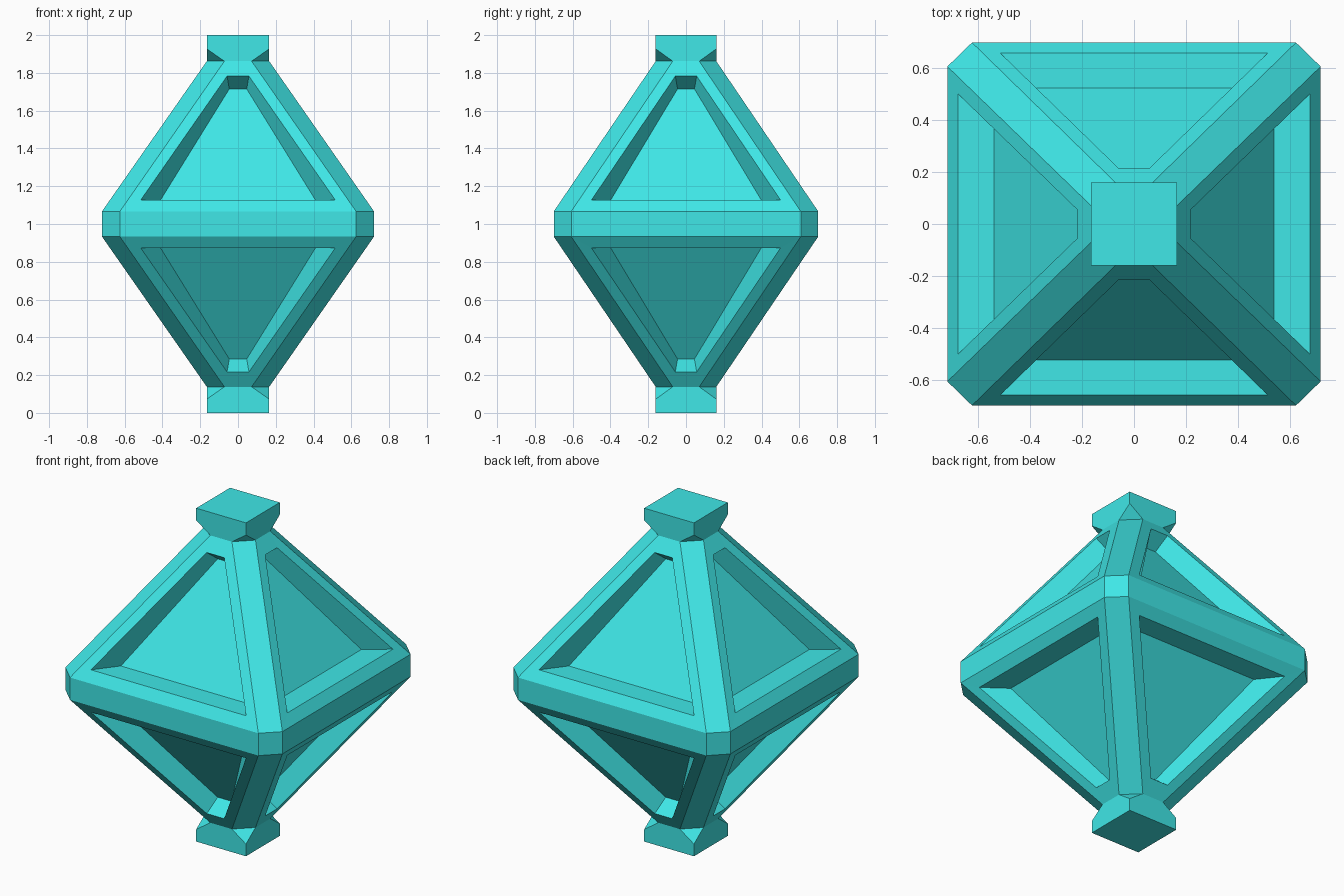
import bpy, bmesh

if "Cube" in bpy.data.objects:
    bpy.data.objects.remove(bpy.data.objects["Cube"])

# Half-section dimensions: (half width along the face, distance outward, height from middle)
BELT = (0.625, 0.72, 0.067)
NECK = (0.072, 0.165, 0.862)
RIM_LOW, RIM_TOP = (0.515, 0.678, 0.127), (0.058, 0.22, 0.783)
FLOOR_LOW, FLOOR_TOP = (0.41, 0.54, 0.127), (0.046, 0.13, 0.715)
CAP_LOW, CAP_TOP = (0.165, 0.165, 0.927), (0.165, 0.165, 1.0)
Y_SCALE = 0.972

bm = bmesh.new()


def place(p, k, s, side=1):
    """Point on side k (quarter turns), upper or lower half s, left or right end."""
    x, y = side * p[0], -p[1]
    for _ in range(k % 4):
        x, y = -y, x
    return (x, y * Y_SCALE, 1 + s * p[2])


def face(points):
    bm.faces.new([bm.verts.new(p) for p in points])


def ring(low, top, k, s):
    """Four corners of a trapezoid on one side."""
    return [place(low, k, s, -1), place(low, k, s), place(top, k, s), place(top, k, s, -1)]


for k in range(4):
    # Waist band and its chamfered corner
    face([place(BELT, k, s, e) for s, e in ((-1, -1), (-1, 1), (1, 1), (1, -1))])
    face([place(BELT, k, -1), place(BELT, k + 1, -1, -1),
          place(BELT, k + 1, 1, -1), place(BELT, k, 1)])
    for s in (1, -1):
        # Sloping frame, recess walls and recessed panel
        rings = [ring(BELT, NECK, k, s), ring(RIM_LOW, RIM_TOP, k, s),
                 ring(FLOOR_LOW, FLOOR_TOP, k, s)]
        for a, b in zip(rings, rings[1:]):
            for i in range(4):
                j = (i + 1) % 4
                face([a[i], a[j], b[j], b[i]])
        face(rings[-1])
        # Chamfered corner rib
        face([place(BELT, k, s), place(BELT, k + 1, s, -1),
              place(NECK, k + 1, s, -1), place(NECK, k, s)])
        # End cap side and its clipped corner
        face([place(NECK, k, s, -1), place(NECK, k, s), place(CAP_LOW, k, s),
              place(CAP_TOP, k, s), place(CAP_TOP, k, s, -1), place(CAP_LOW, k, s, -1)])
        face([place(NECK, k, s), place(NECK, k + 1, s, -1), place(CAP_LOW, k, s)])

# Flat cap ends
for s in (1, -1):
    face([place(CAP_TOP, k, s) for k in range(4)])

bmesh.ops.remove_doubles(bm, verts=bm.verts, dist=0.0005)
bmesh.ops.recalc_face_normals(bm, faces=bm.faces)
mesh = bpy.data.meshes.new("panelled_gem")
bm.to_mesh(mesh)
bm.free()

gem = bpy.data.objects.new("panelled_gem", mesh)
bpy.context.collection.objects.link(gem)
mat = bpy.data.materials.new("cyan")
mat.diffuse_color = (0.05, 0.8, 0.8, 1)
mat.use_nodes = True
mat.node_tree.nodes["Principled BSDF"].inputs["Base Color"].default_value = mat.diffuse_color
mesh.materials.append(mat)
